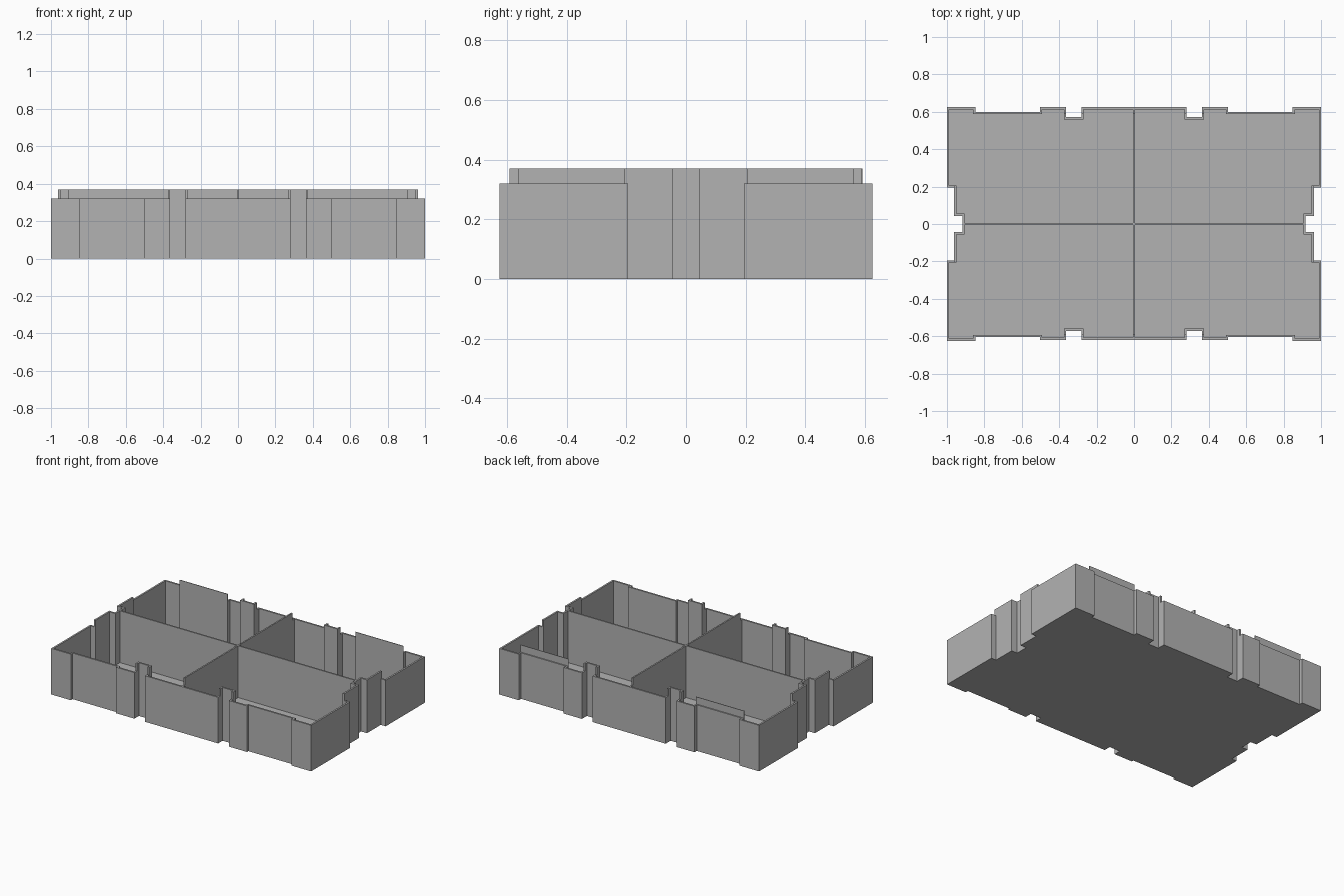
import bpy, bmesh
from mathutils import Vector

if "Cube" in bpy.data.objects:
    bpy.data.objects.remove(bpy.data.objects["Cube"], do_unlink=True)

WALL = 0.012      # wall thickness
FLOOR = 0.01
LOW, HIGH = 0.32, 0.37
CLIP_X, CLIP_Y = 0.963, 0.592   # the raised rim stays inside this rectangle

grey = bpy.data.materials.new("plain grey")
grey.use_nodes = True
grey.diffuse_color = (0.45, 0.45, 0.45, 1)
grey.node_tree.nodes["Principled BSDF"].inputs["Base Color"].default_value = (0.45, 0.45, 0.45, 1)


def finish(name, bm):
    bmesh.ops.recalc_face_normals(bm, faces=bm.faces)
    mesh = bpy.data.meshes.new(name)
    bm.to_mesh(mesh)
    bm.free()
    mesh.materials.append(grey)
    obj = bpy.data.objects.new(name, mesh)
    bpy.context.collection.objects.link(obj)
    return obj


def quarter(edge, recess):
    """Outline of one corner, from the end notch round to the long side."""
    return [(0.917, 0.043), (0.962, 0.043), (0.962, 0.195), (1, 0.195),
            (1, 0.625), (0.848, 0.625), (0.848, recess), (0.503, recess),
            (0.503, edge), (0.363, edge), (0.363, 0.571), (0.281, 0.571),
            (0.281, edge)]


def outline():
    back, front = quarter(0.625, 0.6), quarter(0.62, 0.605)
    pts = back + [(-x, y) for x, y in reversed(back)]
    pts += [(-x, -y) for x, y in front] + [(x, -y) for x, y in reversed(front)]
    return [Vector(p) for p in pts]


def inset(pts, d):
    """Move every side of a counter-clockwise outline inward by d."""
    result = []
    for i, p in enumerate(pts):
        a = (p - pts[i - 1]).normalized()
        b = (pts[(i + 1) % len(pts)] - p).normalized()
        na, nb = Vector((-a.y, a.x)), Vector((-b.y, b.x))
        result.append(p + (na + nb) * d / (1 + na.dot(nb)))
    return result


def loop(bm, pts, z):
    return [bm.verts.new((p.x, p.y, z)) for p in pts]


def bridge(bm, a, b):
    for i in range(len(a)):
        j = (i + 1) % len(a)
        bm.faces.new((a[i], a[j], b[j], b[i]))


def box(name, sx, sy, z0, z1):
    bm = bmesh.new()
    bmesh.ops.create_cube(bm, size=1)
    for v in bm.verts:
        v.co = (v.co.x * sx, v.co.y * sy, z0 + (v.co.z + 0.5) * (z1 - z0))
    return finish(name, bm)


outer = outline()
inner = inset(outer, WALL)

# Tray: floor and lower walls
bm = bmesh.new()
base, top = loop(bm, outer, 0), loop(bm, outer, LOW)
in_top, in_floor = loop(bm, inner, LOW), loop(bm, inner, FLOOR)
bm.faces.new(base)
bridge(bm, base, top)
bridge(bm, top, in_top)
bridge(bm, in_top, in_floor)
bm.faces.new(in_floor)
finish("tray", bm)

# Raised rim: only the recessed stretches of wall stand higher
bm = bmesh.new()
rings = [loop(bm, outer, LOW), loop(bm, outer, HIGH),
         loop(bm, inner, HIGH), loop(bm, inner, LOW)]
for i in range(4):
    bridge(bm, rings[i], rings[(i + 1) % 4])
for normal, dist in (((1, 0, 0), CLIP_X), ((-1, 0, 0), CLIP_X),
                     ((0, 1, 0), CLIP_Y), ((0, -1, 0), CLIP_Y)):
    bmesh.ops.bisect_plane(bm, geom=bm.verts[:] + bm.edges[:] + bm.faces[:],
                           plane_co=Vector(normal) * dist, plane_no=normal,
                           clear_outer=True)
    bmesh.ops.holes_fill(bm, edges=[e for e in bm.edges if e.is_boundary])
finish("raised_rim", bm)

# Crossed dividers
box("long_divider", 1.82, 0.01, FLOOR, HIGH)
box("cross_divider", 0.01, 1.224, FLOOR, LOW)
box("cross_divider_top", 0.01, 2 * CLIP_Y, LOW, HIGH)
